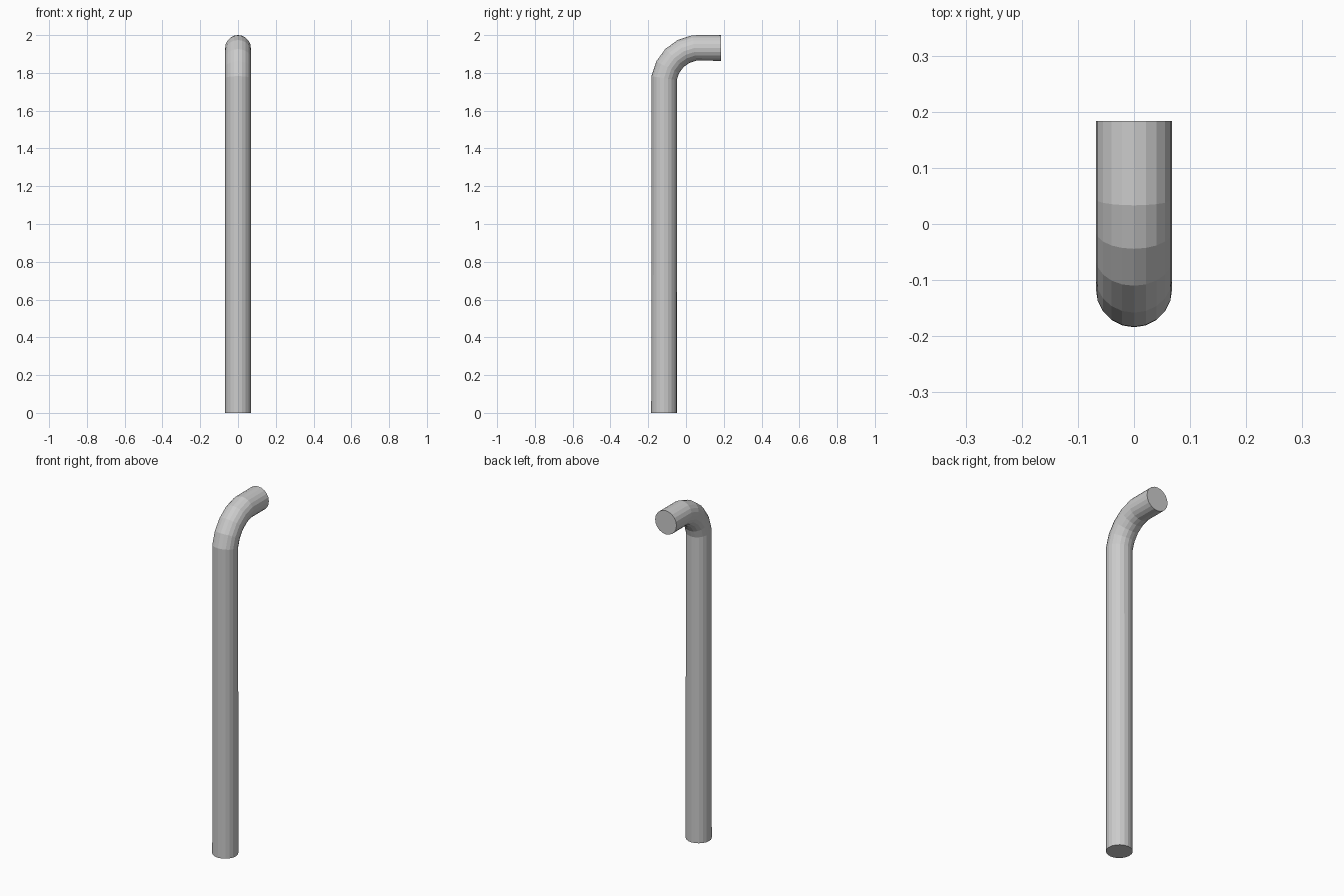
import bpy, bmesh
from math import sin, cos, pi, radians
from mathutils import Vector

if "Cube" in bpy.data.objects:
    bpy.data.objects.remove(bpy.data.objects["Cube"])

R, SIDES, CHORD = 0.068, 20, 0.0602
Y0, Y_END, Z_TOP = -0.116, 0.184, 1.932

# Centre line: upright, four-chord bend, short outlet
bend = [Vector((0, Y0, Z_TOP - CHORD * sum(sin(radians(18 * k)) for k in range(1, 5))))]
for k in (4, 3, 2, 1):
    a = radians(18 * k)
    bend.append(bend[-1] + CHORD * Vector((0, cos(a), sin(a))))
path = [Vector((0, Y0, 0))] + bend + [Vector((0, Y_END, Z_TOP))]
pitch = [90, 81, 63, 45, 27, 9, 0]

# Sweep a round section along the centre line
bm = bmesh.new()
rings = []
for p, deg in zip(path, pitch):
    a = radians(deg)
    up = Vector((0, -sin(a), cos(a)))
    side = Vector((1, 0, 0))
    rings.append([bm.verts.new(p + R * (sin(t) * side + cos(t) * up))
                  for t in (2 * pi * i / SIDES for i in range(SIDES))])
for a, b in zip(rings, rings[1:]):
    for i in range(SIDES):
        j = (i + 1) % SIDES
        bm.faces.new((a[i], a[j], b[j], b[i]))

# End caps
bm.faces.new(rings[0])
bm.faces.new(rings[-1])
bmesh.ops.recalc_face_normals(bm, faces=bm.faces)

mesh = bpy.data.meshes.new("bent_pipe")
bm.to_mesh(mesh)
bm.free()
bpy.context.collection.objects.link(bpy.data.objects.new("bent_pipe", mesh))
